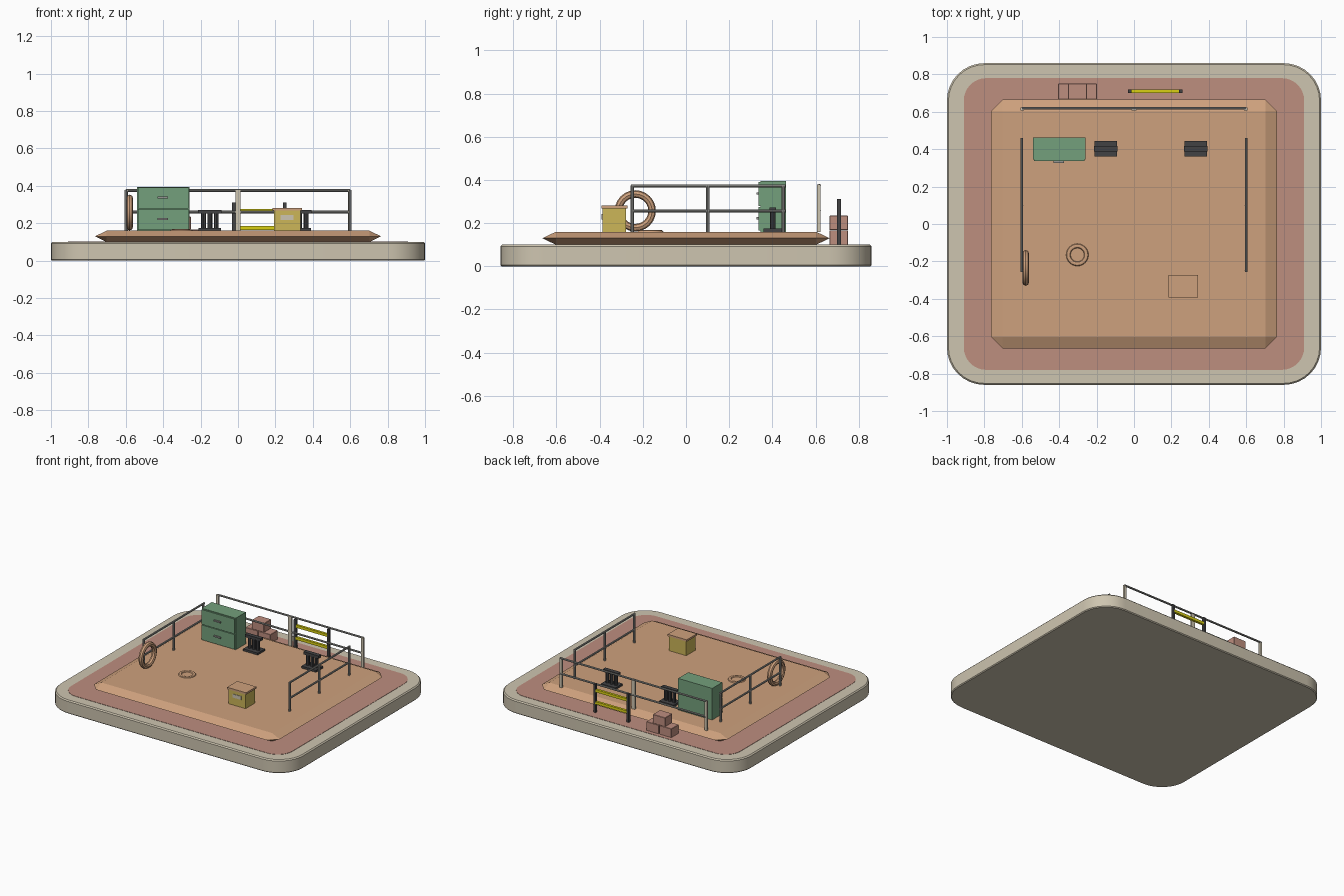
import bpy, bmesh, math
from mathutils import Matrix, Vector

if "Cube" in bpy.data.objects:
    bpy.data.objects.remove(bpy.data.objects["Cube"])


def mat(name, r, g, b):
    lin = [((c / 255 + 0.055) / 1.055) ** 2.4 if c > 10 else c / 3294 for c in (r, g, b)]
    m = bpy.data.materials.new(name)
    m.diffuse_color = (*lin, 1)
    m.use_nodes = True
    m.node_tree.nodes["Principled BSDF"].inputs["Base Color"].default_value = m.diffuse_color
    return m


CREAM = mat("cream", 206, 197, 176)
PINK = mat("brick_pink", 190, 142, 127)
TAN = mat("tan", 206, 161, 125)
GREEN = mat("cabinet_green", 116, 160, 124)
DARK = mat("charcoal", 66, 66, 68)
YELLOW = mat("bright_yellow", 218, 208, 20)
OCHRE = mat("ochre", 204, 182, 88)
STEEL = mat("steel_grey", 150, 150, 146)


def finish(name, bm, material, smooth=False):
    bmesh.ops.recalc_face_normals(bm, faces=bm.faces)
    me = bpy.data.meshes.new(name)
    bm.to_mesh(me)
    bm.free()
    me.materials.append(material)
    ob = bpy.data.objects.new(name, me)
    bpy.context.collection.objects.link(ob)
    if smooth:
        bpy.ops.object.select_all(action='DESELECT')
        ob.select_set(True)
        bpy.context.view_layer.objects.active = ob
        bpy.ops.object.shade_smooth_by_angle(angle=math.radians(35))
    return ob


def box(name, x, y, z, material, bevel=0):
    """Box given by its (min, max) range on each axis."""
    bm = bmesh.new()
    size = [b - a for a, b in (x, y, z)]
    mid = [(a + b) / 2 for a, b in (x, y, z)]
    bmesh.ops.create_cube(bm, size=1, matrix=Matrix.Translation(mid) @ Matrix.Diagonal((*size, 1)))
    if bevel:
        bmesh.ops.bevel(bm, geom=bm.edges[:], offset=bevel, segments=1, affect='EDGES')
    return finish(name, bm, material)


def rod(name, a, b, r, material, sides=8):
    a, b = Vector(a), Vector(b)
    d = b - a
    bm = bmesh.new()
    m = Matrix.Translation((a + b) / 2) @ d.to_track_quat('Z', 'Y').to_matrix().to_4x4()
    bmesh.ops.create_cone(bm, cap_ends=True, segments=sides, radius1=r, radius2=r,
                          depth=d.length, matrix=m)
    return finish(name, bm, material, True)


def rounded_slab(name, hx, hy, radius, rings, material, seg=8):
    """Rounded rectangle lofted through (inset, z) rings."""
    bm = bmesh.new()
    loops = []
    for inset, z in rings:
        loop = []
        r = radius - inset
        for q, (sx, sy) in enumerate(((1, 1), (-1, 1), (-1, -1), (1, -1))):
            for i in range(seg + 1):
                t = math.pi / 2 * (q + i / seg)
                loop.append(bm.verts.new((sx * (hx - radius) + r * math.cos(t),
                                          sy * (hy - radius) + r * math.sin(t), z)))
        loops.append(loop)
    n = len(loops[0])
    for lo, hi in zip(loops, loops[1:]):
        for i in range(n):
            bm.faces.new((lo[i], lo[(i + 1) % n], hi[(i + 1) % n], hi[i]))
    bm.faces.new(loops[0][::-1])
    bm.faces.new(loops[-1])
    return finish(name, bm, material, True)


def torus(name, centre, major, minor, axis, material, flat=1.0, n=24, k=8):
    bm = bmesh.new()
    rot = Vector(axis).to_track_quat('Z', 'Y').to_matrix().to_4x4()
    m = Matrix.Translation(centre) @ rot
    v = [[bm.verts.new(m @ Vector((
        (major + minor * math.cos(b)) * math.cos(a),
        (major + minor * math.cos(b)) * math.sin(a),
        flat * minor * math.sin(b))))
        for b in (2 * math.pi * j / k for j in range(k))]
        for a in (2 * math.pi * i / n for i in range(n))]
    for i in range(n):
        for j in range(k):
            i2, j2 = (i + 1) % n, (j + 1) % k
            bm.faces.new((v[i][j], v[i2][j], v[i2][j2], v[i][j2]))
    return finish(name, bm, material, True)


# Base slab and paved inlay
rounded_slab("base_slab", 1.0, 0.86, 0.2,
             [(0.006, 0), (0, 0.006), (0, 0.092), (0.008, 0.1)], CREAM)
rounded_slab("paving", 0.91, 0.78, 0.12, [(0, 0.095), (0, 0.102)], PINK)

# Raised platform: rectangular top and bottom, wider chamfered waist
X, Y, C = 0.765, 0.665, 0.062
bm = bmesh.new()
for z in (0.1, 0.16):
    for sx in (-1, 1):
        for sy in (-1, 1):
            bm.verts.new((sx * (X - C), sy * (Y - C), z))
for sx in (-1, 1):
    for sy in (-1, 1):
        bm.verts.new((sx * X, sy * (Y - C), 0.13))
        bm.verts.new((sx * (X - C), sy * Y, 0.13))
bmesh.ops.convex_hull(bm, input=bm.verts[:])
bmesh.ops.dissolve_limit(bm, angle_limit=0.01, verts=bm.verts[:], edges=bm.edges[:])
finish("platform", bm, TAN)

# Side railings
for side, x in (("left", -0.6), ("right", 0.6)):
    for i, y in enumerate((-0.25, 0.1, 0.45)):
        rod(f"{side}_rail_post_{i}", (x, y, 0.155), (x, y, 0.375), 0.008, STEEL)
    for level, z in (("mid", 0.257), ("top", 0.373)):
        rod(f"{side}_{level}_rail", (x, -0.255, z), (x, 0.46, z), 0.007, STEEL)

# Back railing
for i, (x, w) in enumerate(((-0.597, 0.01), (0, 0.0135), (0.597, 0.01))):
    box(f"back_rail_post_{i}", (x - w, x + w), (0.608, 0.622), (0.158, 0.378), CREAM)
for level, z in (("mid", 0.26), ("top", 0.375)):
    rod(f"back_{level}_rail", (-0.6, 0.618, z), (0.6, 0.618, z), 0.007, STEEL)

# Cabinet with two drawers
box("cabinet_body", (-0.54, -0.26), (0.345, 0.463), (0.16, 0.395), GREEN)
for i, z in enumerate((0.165, 0.28)):
    box(f"cabinet_drawer_{i}", (-0.535, -0.265), (0.336, 0.346), (z, z + 0.11), GREEN)
    box(f"drawer_handle_{i}", (-0.43, -0.375), (0.326, 0.337), (z + 0.053, z + 0.063), STEEL)

# Dark support stands
for s, x in enumerate((-0.15, 0.33)):
    box(f"stand_{s}_base", (x - 0.06, x + 0.06), (0.36, 0.445), (0.158, 0.175), DARK)
    box(f"stand_{s}_top", (x - 0.063, x + 0.063), (0.387, 0.418), (0.252, 0.272), DARK)
    for i in (-1, 0, 1):
        cx = x + i * 0.034
        rod(f"stand_{s}_column_{i + 1}", (cx, 0.402, 0.17), (cx, 0.402, 0.258), 0.013, DARK)

# Barrier behind the platform
for i, x in enumerate((-0.022, 0.25)):
    box(f"barrier_post_{i}", (x - 0.009, x + 0.009), (0.7, 0.718), (0.1, 0.312), DARK)
for i, z in enumerate((0.175, 0.265)):
    box(f"barrier_bar_{i}", (-0.018, 0.246), (0.7, 0.718), (z - 0.01, z + 0.01), YELLOW)

# Stacked bricks
for i, (x, z) in enumerate(((-0.405, 0.1), (-0.299, 0.1), (-0.353, 0.168))):
    box(f"brick_{i}", (x, x + 0.101), (0.665, 0.75), (z, z + 0.067), PINK, 0.002)

# Storage box with lid and front plate
box("storage_box", (0.192, 0.334), (-0.387, -0.277), (0.16, 0.27), OCHRE)
box("storage_box_lid", (0.185, 0.341), (-0.392, -0.272), (0.268, 0.282), TAN)
box("storage_box_plate", (0.228, 0.298), (-0.391, -0.386), (0.217, 0.243), CREAM)

# Hanging hose coil and floor ring
torus("hanging_coil", (-0.579, -0.235, 0.257), 0.078, 0.0175, (1, 0, 0), TAN)
torus("floor_ring", (-0.303, -0.165, 0.16), 0.048, 0.012, (0, 0, 1), TAN, flat=0.7)
